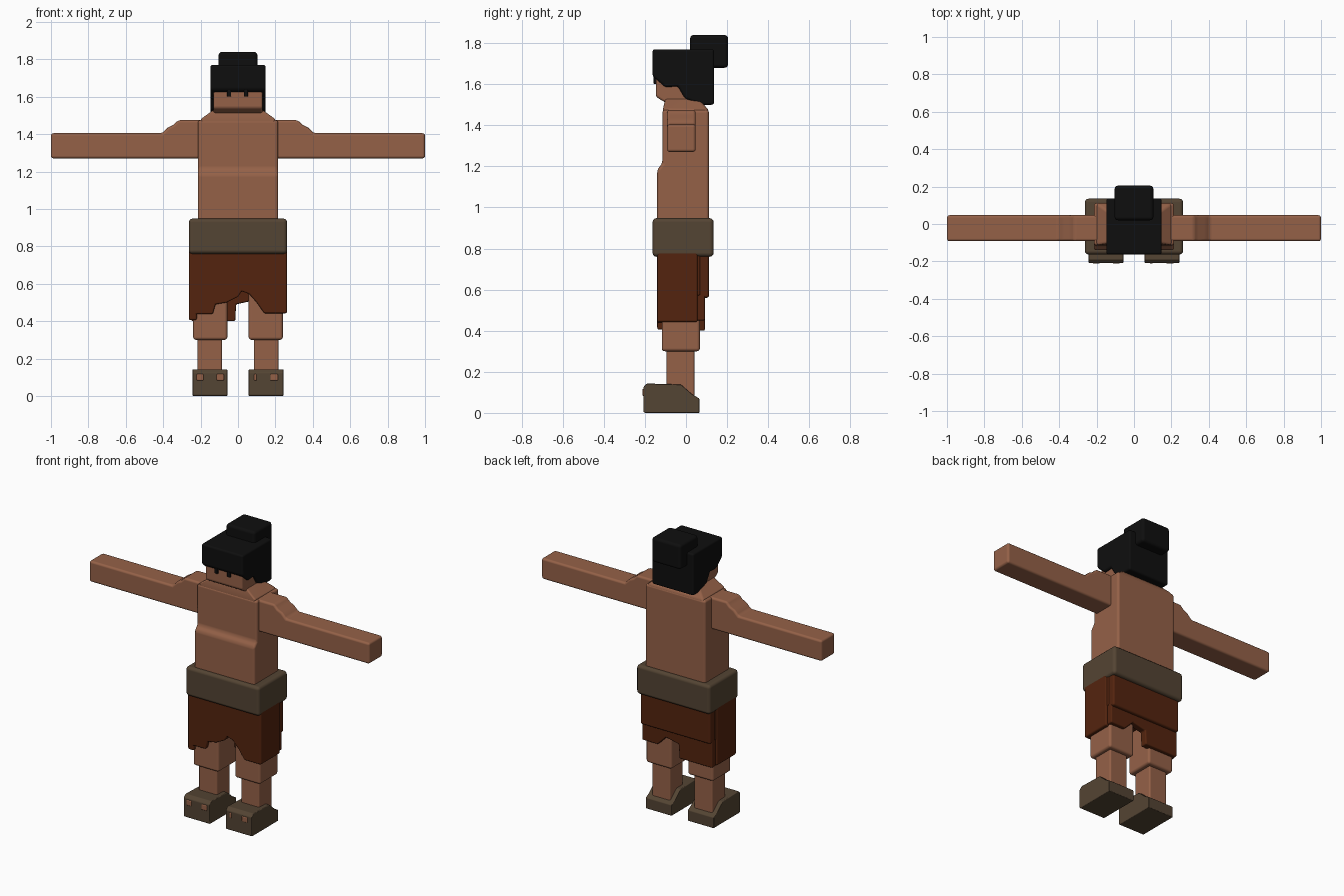
import bpy, bmesh
from mathutils import Vector

if "Cube" in bpy.data.objects:
    bpy.data.objects.remove(bpy.data.objects["Cube"])


def material(name, rgb):
    m = bpy.data.materials.new(name)
    m.diffuse_color = (*rgb, 1)
    m.use_nodes = True
    m.node_tree.nodes["Principled BSDF"].inputs["Base Color"].default_value = m.diffuse_color
    return m


SKIN = material("skin", (0.300, 0.120, 0.064))
HAIR = material("black_hair", (0.0045, 0.0045, 0.0045))
CLOTH = material("rust_cloth", (0.088, 0.0175, 0.0045))
LEATHER = material("grey_brown_leather", (0.088, 0.058, 0.033))


def finish(name, bm, mat, bevel):
    bmesh.ops.recalc_face_normals(bm, faces=bm.faces)
    me = bpy.data.meshes.new(name)
    bm.to_mesh(me)
    bm.free()
    me.materials.append(mat)
    for p in me.polygons:
        p.use_smooth = True
    ob = bpy.data.objects.new(name, me)
    bpy.context.collection.objects.link(ob)
    mod = ob.modifiers.new("soft_edges", 'BEVEL')
    mod.width = bevel
    mod.segments = 3
    mod.limit_method = 'ANGLE'
    mod.angle_limit = 0.35
    mod.harden_normals = True
    return ob


def prism(name, pts, axis, lo, hi, mat, bevel=0.012):
    """Extrude a 2D outline: (y, z) along x, or (x, z) along y."""
    def put(p, t):
        return (t, p[0], p[1]) if axis == 'x' else (p[0], t, p[1])
    bm = bmesh.new()
    a = [bm.verts.new(put(p, lo)) for p in pts]
    b = [bm.verts.new(put(p, hi)) for p in pts]
    bm.faces.new(a)
    bm.faces.new(b[::-1])
    n = len(pts)
    for i in range(n):
        j = (i + 1) % n
        bm.faces.new((a[i], b[i], b[j], a[j]))
    return finish(name, bm, mat, bevel)


def box(name, x, y, z, mat, bevel=0.012):
    return prism(name, [(y[0], z[0]), (y[1], z[0]), (y[1], z[1]), (y[0], z[1])],
                 'x', min(x), max(x), mat, bevel)


# Torso with a fuller belly and sloping shoulders
prism("torso", [(-.14, .9), (.112, .9), (.112, 1.475), (-.115, 1.475),
                (-.115, 1.215), (-.14, 1.185)], 'x', -.215, .215, SKIN, .015)
bm = bmesh.new()
for x in (-1, 1):
    for p in ((.2, -.112, 1.45), (.2, .11, 1.45), (.2, -.112, 1.48), (.2, .11, 1.475),
              (.13, -.1, 1.53), (.13, .06, 1.53)):
        bm.verts.new(Vector((x * p[0], p[1], p[2])))
bmesh.ops.convex_hull(bm, input=bm.verts)
bmesh.ops.dissolve_limit(bm, angle_limit=.02, verts=bm.verts, edges=bm.edges)
finish("upper_shoulders", bm, SKIN, .01)

# Head, hair cap, fringe and bun
prism("head", [(-.147, 1.7), (-.147, 1.54), (-.125, 1.525), (-.07, 1.495),
               (.08, 1.495), (.08, 1.7)], 'x', -.132, .132, SKIN)
prism("hair_cap", [(-.163, 1.77), (-.163, 1.64), (-.14, 1.62), (-.10, 1.585),
                   (-.04, 1.59), (-.005, 1.53), (.08, 1.5), (.137, 1.5),
                   (.137, 1.77)], 'x', -.148, .148, HAIR)
box("hair_bun", (-.104, .104), (.02, .205), (1.68, 1.84), HAIR, .018)
for cx in (-.048, .042):
    box("fringe_strand", (cx - .011, cx + .011), (-.157, -.13), (1.6, 1.66), HAIR, .004)

# Belt
box("belt", (-.263, .263), (-.163, .135), (.76, .948), LEATHER, .02)

# Ragged shorts: core, front, back and side panels
box("shorts_core", (-.255, .255), (-.135, .07), (.57, .8), CLOTH, .01)
prism("shorts_front", [(-.26, .8), (-.26, .42), (-.22, .438), (-.135, .438), (-.12, .49),
                       (-.06, .50), (0, .53), (.02, .56), (.06, .545), (.1, .5),
                       (.14, .442), (.26, .442), (.26, .8)],
      'y', -.14, -.08, CLOTH, .008)
box("shorts_upper_back", (-.25, .25), (.05, .112), (.56, .8), CLOTH, .012)
prism("shorts_lower_back", [(-.25, .8), (-.25, .4), (-.015, .4), (-.01, .49),
                            (.08, .51), (.14, .45), (.25, .45), (.25, .8)],
      'y', .045, .092, CLOTH, .008)
for s, hem in ((-1, .405), (1, .442)):
    box("shorts_side", (s * .22, s * .262), (-.14, .057), (hem, .79), CLOTH, .01)

for s in (-1, 1):
    # Arm with stepped shoulder
    prism("arm", [(s * a, b) for a, b in (
        (.17, 1.27), (1, 1.27), (1, 1.405), (.405, 1.405), (.375, 1.435), (.345, 1.45),
        (.32, 1.475), (.17, 1.475))], 'y', -.092, .047, SKIN, .014)
    # Leg
    box("thigh", (s * .057, s * .24), (-.118, .068), (.3, .65), SKIN, .015)
    box("calf", (s * .085, s * .216), (-.094, .041), (.07, .33), SKIN, .01)
    # Shoe, wide and tall at the toe
    prism("shoe", [(-.208, .005), (-.2, 0), (.065, 0), (.065, .07), (.03, .09),
                   (-.025, .138), (-.19, .143), (-.208, .125)],
          'x', min(s * .057, s * .243), max(s * .057, s * .243), LEATHER, .014)

# Toes showing through worn patches
for x0, x1 in ((-.222, -.184), (-.115, -.075), (.172, .214), (.085, .1)):
    box("toe_patch", (x0, x1), (-.212, -.19), (.082, .118), SKIN, .006)
